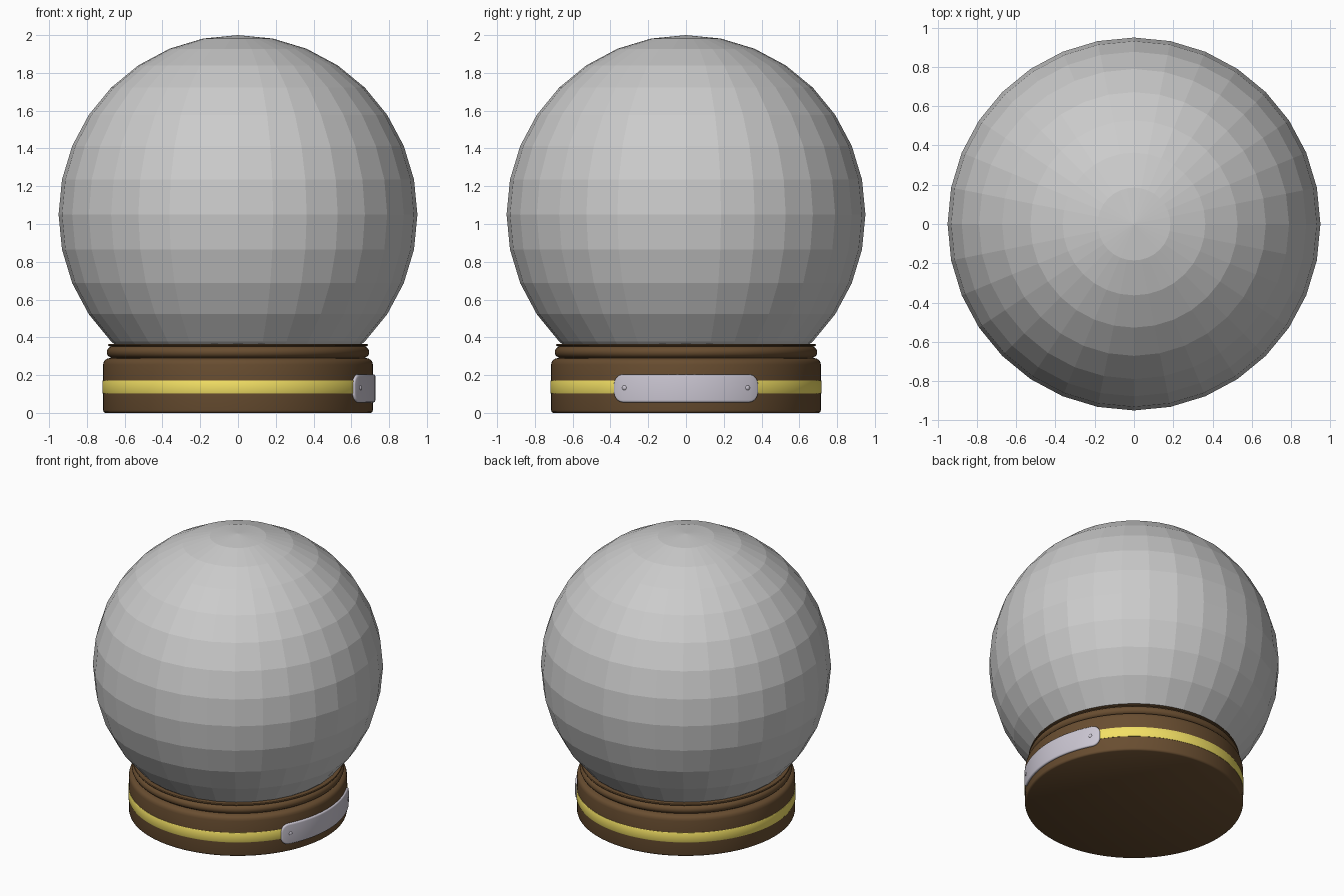
import bpy, bmesh
from math import sin, cos, pi, tau, asin, radians

if "Cube" in bpy.data.objects:
    bpy.data.objects.remove(bpy.data.objects["Cube"])


def colour(ob, name, rgb):
    mat = bpy.data.materials.get(name) or bpy.data.materials.new(name)
    mat.diffuse_color = (*rgb, 1)
    mat.use_nodes = True
    mat.node_tree.nodes["Principled BSDF"].inputs["Base Color"].default_value = mat.diffuse_color
    ob.data.materials.append(mat)


def finish(name, bm, angle=40):
    bmesh.ops.recalc_face_normals(bm, faces=bm.faces)
    me = bpy.data.meshes.new(name)
    bm.to_mesh(me)
    bm.free()
    ob = bpy.data.objects.new(name, me)
    bpy.context.collection.objects.link(ob)
    bpy.ops.object.select_all(action='DESELECT')
    ob.select_set(True)
    bpy.context.view_layer.objects.active = ob
    bpy.ops.object.shade_smooth_by_angle(angle=radians(angle))
    return ob


def lathe(name, profile, closed=False, steps=96):
    bm = bmesh.new()
    vs = [bm.verts.new((r, 0, z)) for r, z in profile]
    es = [bm.edges.new(p) for p in zip(vs, vs[1:])]
    if closed:
        es.append(bm.edges.new((vs[-1], vs[0])))
    bmesh.ops.spin(bm, geom=vs + es, cent=(0, 0, 0), axis=(0, 0, 1),
                   angle=tau, steps=steps)
    bmesh.ops.remove_doubles(bm, verts=bm.verts, dist=1e-5)
    return finish(name, bm)


BROWN, GOLD, SILVER = (0.14, 0.075, 0.03), (0.9, 0.75, 0.13), (0.6, 0.57, 0.65)

# Glass globe: faceted sphere, sunk into the base
bpy.ops.mesh.primitive_uv_sphere_add(segments=32, ring_count=16, radius=0.95,
                                     location=(0, 0, 1.05))
bpy.context.object.name = "glass_globe"

# Turned wooden base with rounded shoulder, bead moulding and thin lip
bead = [(0.665 + 0.03 * sin(a), 0.322 - 0.03 * cos(a))
        for a in (pi * i / 10 for i in range(1, 10))]
base = lathe("wooden_base",
             [(0, 0), (0.703, 0), (0.711, 0.005), (0.714, 0.014), (0.714, 0.255),
              (0.711, 0.270), (0.703, 0.281), (0.690, 0.288), (0.672, 0.291)]
             + bead + [(0.676, 0.352), (0.686, 0.354), (0.689, 0.359),
                       (0.686, 0.365), (0.60, 0.365)])
colour(base, "brown", BROWN)

# Gold band around the base
band = lathe("gold_band", [(0.70, 0.102), (0.716, 0.102), (0.718, 0.106),
                           (0.718, 0.168), (0.716, 0.172), (0.70, 0.172)], True)
colour(band, "gold", GOLD)

# Curved name plate on the right side, wrapped around the base
PLATE_R, PLATE_Z = 0.727, 0.13
HALF_W, HALF_H, CORNER = PLATE_R * asin(0.382 / 0.722), 0.074, 0.055


def wrap(s, z, r):
    a = s / PLATE_R
    return (r * cos(a), r * sin(a), PLATE_Z + z)


def plate_ring(bm, inset, r):
    w, h, c = HALF_W - inset, HALF_H - inset, CORNER - inset
    arc = [(w - c + c * cos(a), h - c + c * sin(a))
           for a in (pi / 2 * i / 8 for i in range(9))]
    run = [((w - c) * (1 - i / 12), h) for i in range(1, 13)]
    half = arc + run
    top = half + [(-s, z) for s, z in reversed(half[:-1])]
    upper = [bm.verts.new(wrap(s, z, r)) for s, z in top]
    lower = [bm.verts.new(wrap(s, -z, r)) for s, z in top]
    return upper, lower


bm = bmesh.new()
rings = [plate_ring(bm, d, r) for d, r in
         ((0, 0.700), (0, 0.719), (0.002, 0.7235), (0.006, 0.726), (0.012, 0.727))]
for (u0, l0), (u1, l1) in zip(rings, rings[1:]):
    a, b = u0 + l0[::-1], u1 + l1[::-1]
    for i in range(len(a)):
        j = (i + 1) % len(a)
        bm.faces.new((a[i], a[j], b[j], b[i]))
for u, l in (rings[0], rings[-1]):
    for i in range(len(u) - 1):
        bm.faces.new((u[i], u[i + 1], l[i + 1], l[i]))
colour(finish("name_plate", bm, 60), "silver", SILVER)

# Rivets at both ends of the plate
for side, label in ((-1, "front"), (1, "back")):
    bpy.ops.mesh.primitive_uv_sphere_add(
        segments=16, ring_count=8, radius=0.013,
        location=wrap(side * PLATE_R * asin(0.327 / PLATE_R), 0.003, 0.725))
    rivet = bpy.context.object
    rivet.name = "plate_rivet_" + label
    rivet.scale = (0.6, 1, 1)
    rivet.rotation_euler.z = side * asin(0.327 / PLATE_R)
    bpy.ops.object.shade_smooth()
    colour(rivet, "silver", SILVER)
